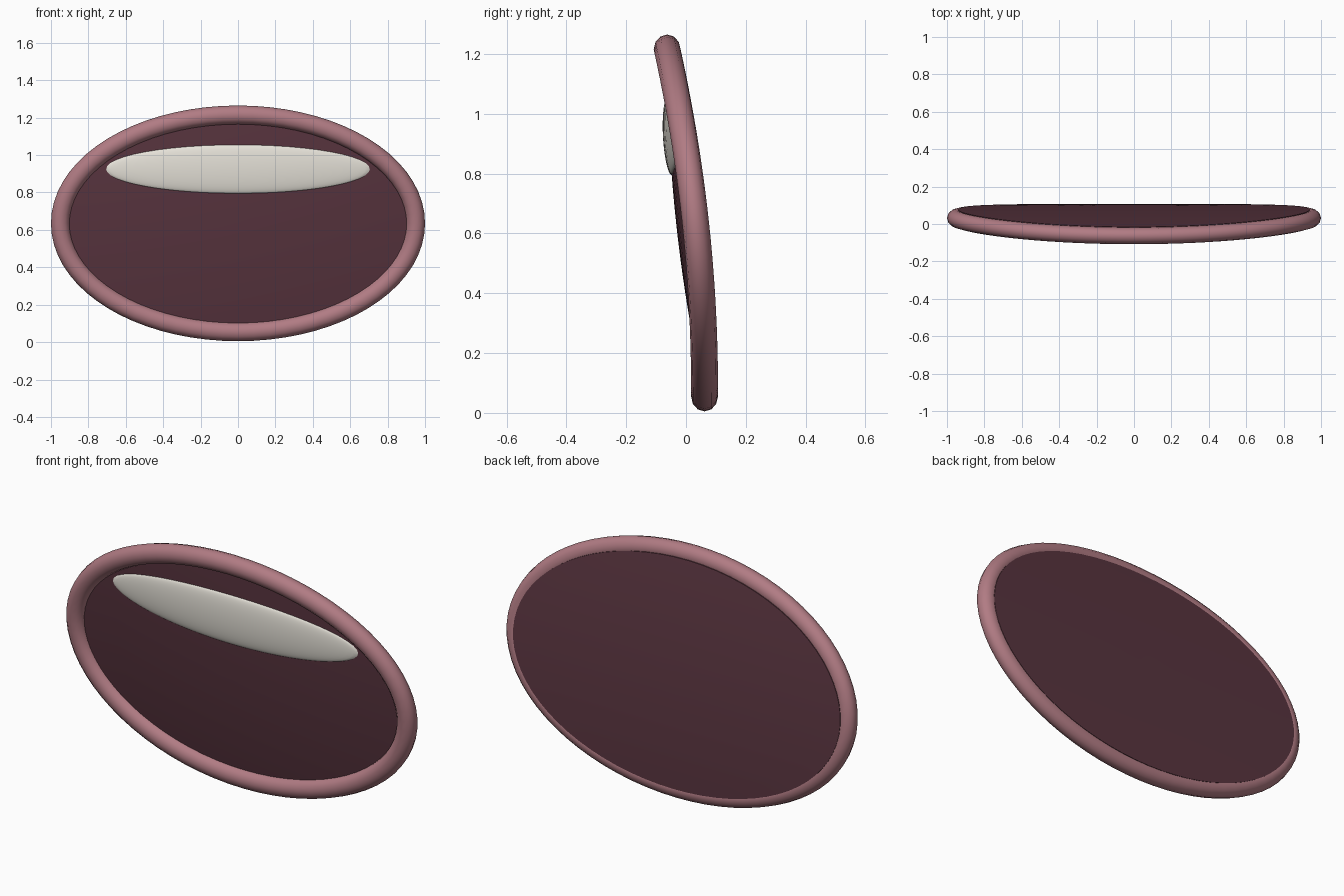
import bpy, bmesh
from math import sin, cos, pi, hypot

if "Cube" in bpy.data.objects:
    bpy.data.objects.remove(bpy.data.objects["Cube"])

A, C, ZC = 0.95, 0.58, 0.635      # centre line of the lip ring
SEG = 72


def surf(x, z):
    """Gently domed, tilted surface that every part follows."""
    u, v = (z - ZC) / C, x / A
    return -0.033 - 0.0625 * u + 0.0325 * u * u + 0.065 * v * v


def back(x, z):
    """Back of the mouth, spanning straight across from rim to rim."""
    u = (z - ZC) / C
    return 0.077 - 0.0625 * u - 0.0325 * u * u


def finish(bm, name, color):
    bmesh.ops.recalc_face_normals(bm, faces=bm.faces)
    me = bpy.data.meshes.new(name)
    bm.to_mesh(me)
    bm.free()
    ob = bpy.data.objects.new(name, me)
    bpy.context.collection.objects.link(ob)
    mat = bpy.data.materials.new(name + "_color")
    mat.diffuse_color = color
    mat.use_nodes = True
    mat.node_tree.nodes["Principled BSDF"].inputs["Base Color"].default_value = mat.diffuse_color
    me.materials.append(mat)
    bpy.ops.object.select_all(action='DESELECT')
    ob.select_set(True)
    bpy.context.view_layer.objects.active = ob
    bpy.ops.object.shade_smooth_by_angle(angle=pi / 4)


def bridge(bm, a, b):
    n = len(a)
    for i in range(n):
        j = (i + 1) % n
        bm.faces.new((a[i], a[j], b[j], b[i]))


# lips: tube swept round the ellipse
bm = bmesh.new()
loops = []
for i in range(SEG):
    t = 2 * pi * i / SEG
    x, z = A * cos(t), C * sin(t)
    nx, nz = C * cos(t), A * sin(t)
    l = hypot(nx, nz)
    y = surf(x, z + ZC)
    loops.append([bm.verts.new((x + nx / l * 0.05 * cos(p),
                                y + 0.045 * sin(p),
                                z + ZC + nz / l * 0.05 * cos(p)))
                  for p in (2 * pi * k / 12 for k in range(12))])
for i in range(SEG):
    bridge(bm, loops[i], loops[(i + 1) % SEG])
finish(bm, "lips", (0.44, 0.20, 0.23, 1))

# mouth interior: domed front, flat back, short side wall
bm = bmesh.new()
rims = []
for f in (surf, back):
    prev = None
    for k in range(10, 0, -1):
        r = k / 10
        pts = [(0.94 * r * cos(2 * pi * i / SEG), ZC + 0.57 * r * sin(2 * pi * i / SEG))
               for i in range(SEG)]
        loop = [bm.verts.new((x, f(x, z), z)) for x, z in pts]
        if prev:
            bridge(bm, prev, loop)
        else:
            rims.append(loop)
        prev = loop
    mid = bm.verts.new((0, f(0, ZC), ZC))
    for i in range(SEG):
        bm.faces.new((prev[i], prev[(i + 1) % SEG], mid))
bridge(bm, *rims)
finish(bm, "mouth_interior", (0.10, 0.035, 0.05, 1))

# teeth: flattened ball laid on the domed surface
bm = bmesh.new()
bmesh.ops.create_uvsphere(bm, u_segments=48, v_segments=24, radius=1)
for v in bm.verts:
    x, z = 0.705 * v.co.x, 0.925 + 0.13 * v.co.z
    v.co = (x, surf(x, z) + 0.021 * v.co.y, z)
finish(bm, "teeth", (0.80, 0.77, 0.70, 1))
